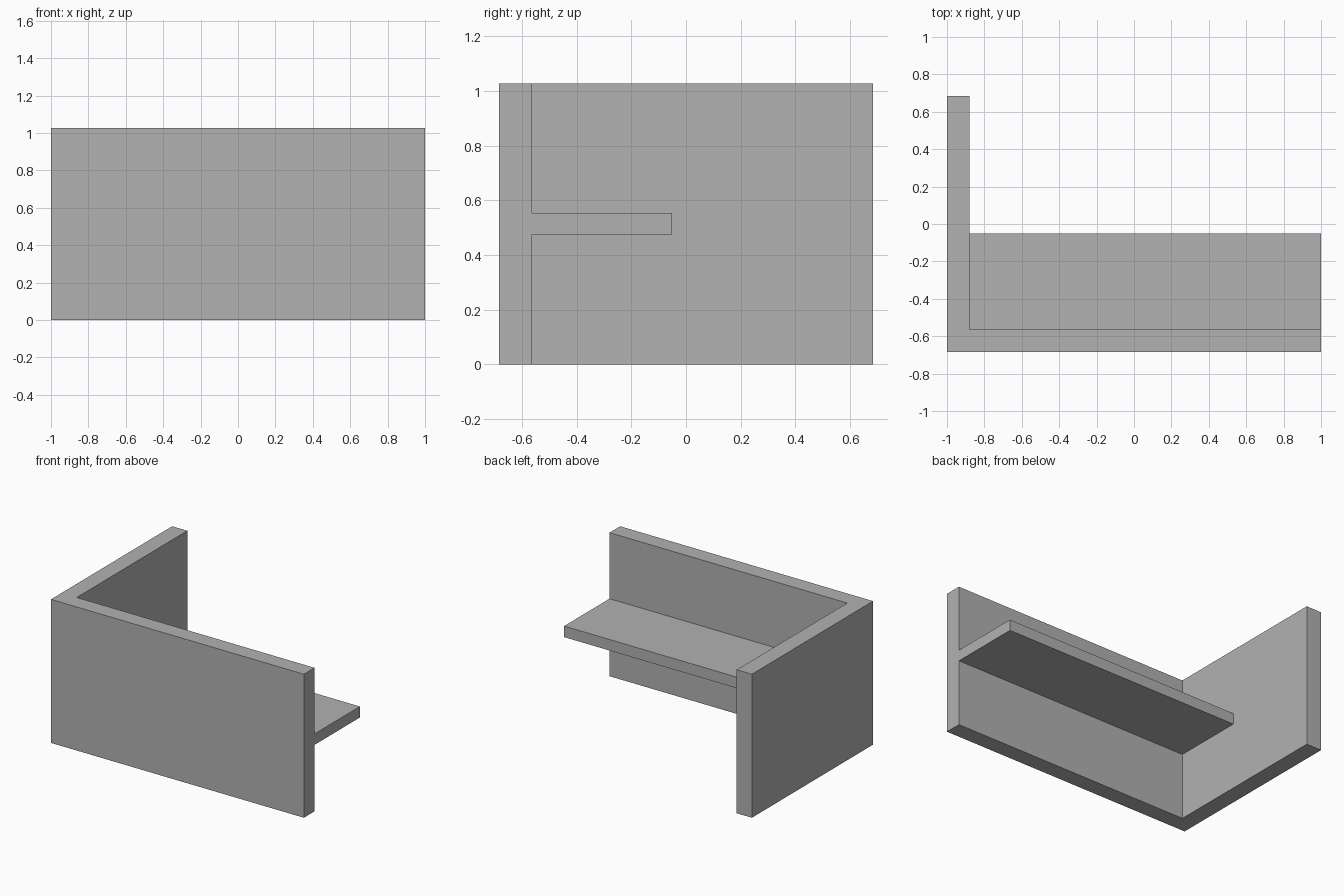
import bpy
import bmesh

cube = bpy.data.objects.get("Cube")
if cube:
    bpy.data.objects.remove(cube, do_unlink=True)

# Overall extents and panel thickness
HALF_X, HALF_Y, HEIGHT, THICK = 1.0, 0.684, 1.026, 0.12
INNER_X, INNER_Y = -HALF_X + THICK, -HALF_Y + THICK
SHELF_BACK, SHELF_LOW, SHELF_HIGH = -0.052, 0.475, 0.554

grey = bpy.data.materials.new("plain grey")
grey.use_nodes = True
colour = (0.445, 0.445, 0.445, 1)
grey.diffuse_color = colour
grey.node_tree.nodes["Principled BSDF"].inputs["Base Color"].default_value = colour


def extrude_plan(name, outline, low, high):
    """Raise a counter-clockwise plan outline from low to high."""
    bm = bmesh.new()
    base = bm.faces.new([bm.verts.new((x, y, low)) for x, y in outline])
    raised = bmesh.ops.extrude_face_region(bm, geom=[base], use_keep_orig=True)
    top = [v for v in raised["geom"] if isinstance(v, bmesh.types.BMVert)]
    bmesh.ops.translate(bm, verts=top, vec=(0, 0, high - low))
    bmesh.ops.recalc_face_normals(bm, faces=bm.faces)
    mesh = bpy.data.meshes.new(name)
    bm.to_mesh(mesh)
    bm.free()
    mesh.materials.append(grey)
    obj = bpy.data.objects.new(name, mesh)
    bpy.context.collection.objects.link(obj)
    return obj


# Front and side walls as one L-shaped corner
extrude_plan("corner_walls", [
    (-HALF_X, -HALF_Y), (HALF_X, -HALF_Y), (HALF_X, INNER_Y),
    (INNER_X, INNER_Y), (INNER_X, HALF_Y), (-HALF_X, HALF_Y),
], 0, HEIGHT)

# Shelf set into the corner
extrude_plan("shelf", [
    (INNER_X, INNER_Y), (HALF_X, INNER_Y),
    (HALF_X, SHELF_BACK), (INNER_X, SHELF_BACK),
], SHELF_LOW, SHELF_HIGH)
